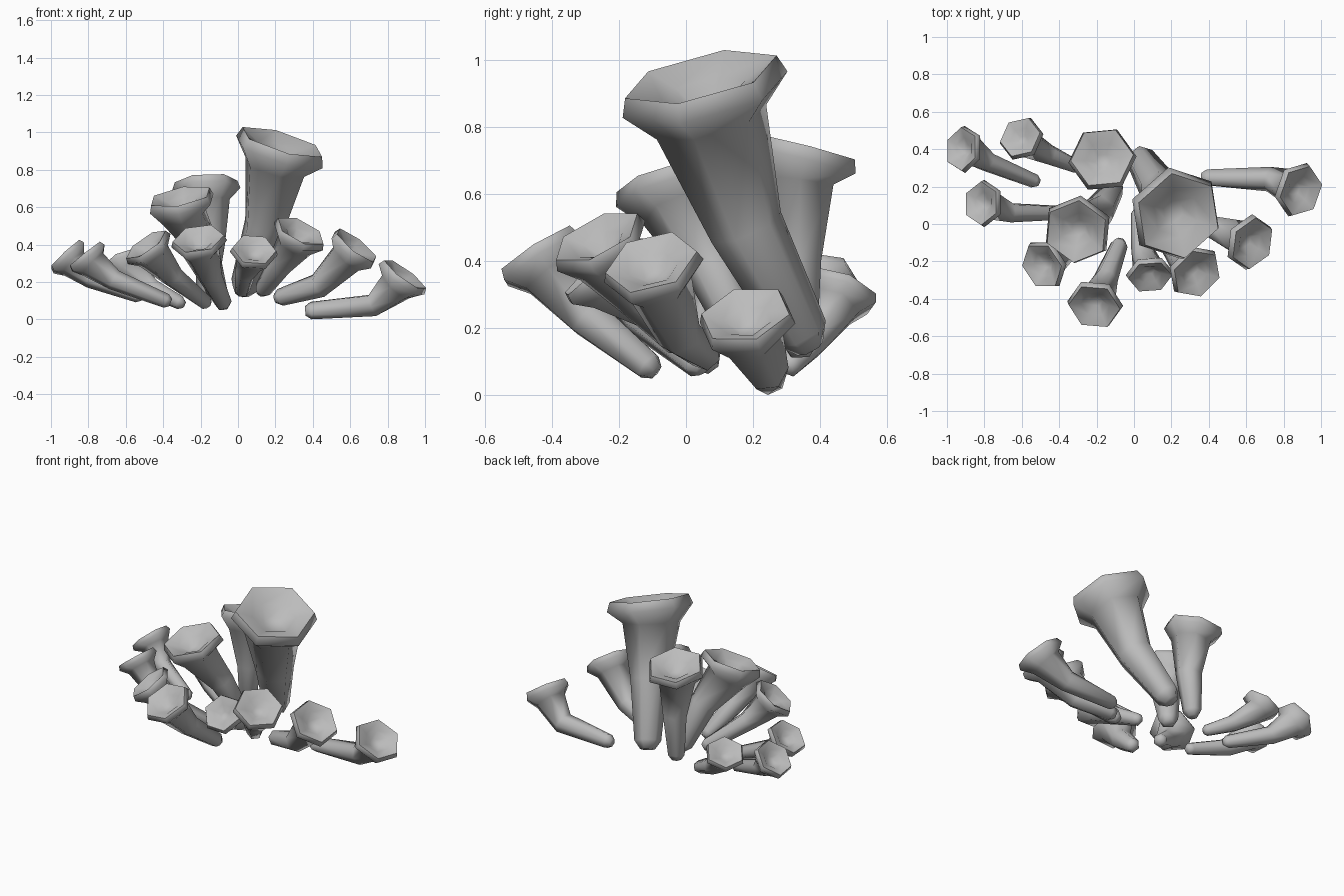
import bpy, bmesh, math
from mathutils import Vector

cube = bpy.data.objects.get("Cube")
if cube:
    bpy.data.objects.remove(cube)

grey = bpy.data.materials.new("plain_grey")
grey.use_nodes = True
COLOUR = (0.5, 0.5, 0.5, 1)
grey.diffuse_color = COLOUR
grey.node_tree.nodes["Principled BSDF"].inputs["Base Color"].default_value = COLOUR

SIDES = 6


def ring(bm, centre, axis, radius, twist):
    """Hexagonal ring facing along axis, with a corner near the twist heading."""
    a = math.radians(twist)
    u = Vector((math.cos(a), math.sin(a), 0))
    u = (u - axis * u.dot(axis)).normalized()
    v = axis.cross(u)
    return [bm.verts.new(centre + radius * (u * math.cos(t) + v * math.sin(t)))
            for t in (math.tau * i / SIDES for i in range(SIDES))]


def trumpet(name, base, bend, mouth, lean, radius, twist):
    """Bent stem that widens into a thick-lipped funnel mouth."""
    base, bend, mouth = Vector(base), Vector(bend), Vector(mouth)
    nx, ny = lean
    face = Vector((nx, ny, math.sqrt(1 - nx * nx - ny * ny)))
    low = (bend - base).normalized()
    neck = mouth - face * radius * 0.46
    high = (neck - bend).normalized()
    mid = (low + high).normalized()
    R = radius
    sections = [
        (base, low, 0.17), (base + low * R * 0.2, low, 0.31),       # rounded foot
        (bend, mid, 0.44),                                          # bend
        (neck, (high + face).normalized(), 0.67),                   # neck
        (mouth - face * R * 0.12, face, 1.0),                       # outer lip
        (mouth + face * R * 0.1, face, 0.92),                       # rim
        (mouth - face * R * 0.08, face, 0.5),                       # funnel
        (mouth - face * R * 0.3, face, 0.22),                       # throat
    ]
    bm = bmesh.new()
    rings = [ring(bm, c, n, R * r, twist) for c, n, r in sections]
    for a, b in zip(rings, rings[1:]):
        for i in range(SIDES):
            j = (i + 1) % SIDES
            bm.faces.new((a[i], a[j], b[j], b[i]))
    bm.faces.new(rings[0][::-1])
    bm.faces.new(rings[-1])
    mesh = bpy.data.meshes.new(name)
    bm.to_mesh(mesh)
    bm.free()
    mesh.materials.append(grey)
    obj = bpy.data.objects.new(name, mesh)
    bpy.context.collection.objects.link(obj)
    bpy.ops.object.select_all(action="DESELECT")
    obj.select_set(True)
    bpy.context.view_layer.objects.active = obj
    bpy.ops.object.shade_smooth_by_angle(angle=math.radians(75))


# Large central tubes
trumpet("tall_tube", (.02, .37, .14), (.14, .18, .5), (.23, .05, .925), (.28, -.22), .258, 40)
trumpet("back_tube", (-.17, .34, .115), (-.15, .33, .4), (-.17, .35, .72), (-.05, .25), .183, 5)
trumpet("middle_tube", (-.1, .2, .11), (-.18, .08, .38), (-.305, -.035, .64), (-.18, -.28), .19, 25)

# Small tubes on the right side
trumpet("right_back_tube", (-.29, .3, .08), (-.45, .37, .16), (-.605, .46, .315), (-.35, .35), .124, 5)
trumpet("right_outer_tube", (-.51, .22, .12), (-.78, .33, .22), (-.915, .4, .34), (-.68, .1), .127, 25)
trumpet("right_side_tube", (-.36, .06, .09), (-.66, .06, .21), (-.81, .11, .34), (-.62, .05), .127, 25)
trumpet("right_front_tube", (-.16, .05, .08), (-.35, -.13, .23), (-.485, -.22, .39), (-.55, -.3), .14, 10)

# Small tubes at the front
trumpet("front_tube", (-.07, -.09, .07), (-.15, -.29, .23), (-.21, -.435, .42), (-.15, -.53), .151, 0)
trumpet("front_centre_tube", (.02, .08, .14), (.04, -.12, .25), (.085, -.275, .365), (.1, -.7), .128, 0)
trumpet("front_left_tube", (.12, .0, .14), (.22, -.14, .29), (.33, -.26, .46), (.4, -.4), .153, 45)

# Small tubes on the left side
trumpet("left_side_tube", (.2, .07, .11), (.43, -.02, .18), (.625, -.1, .385), (.6, -.25), .153, 20)
trumpet("left_outer_tube", (.36, .25, .045), (.72, .24, .075), (.885, .18, .23), (.58, -.2), .151, 5)
